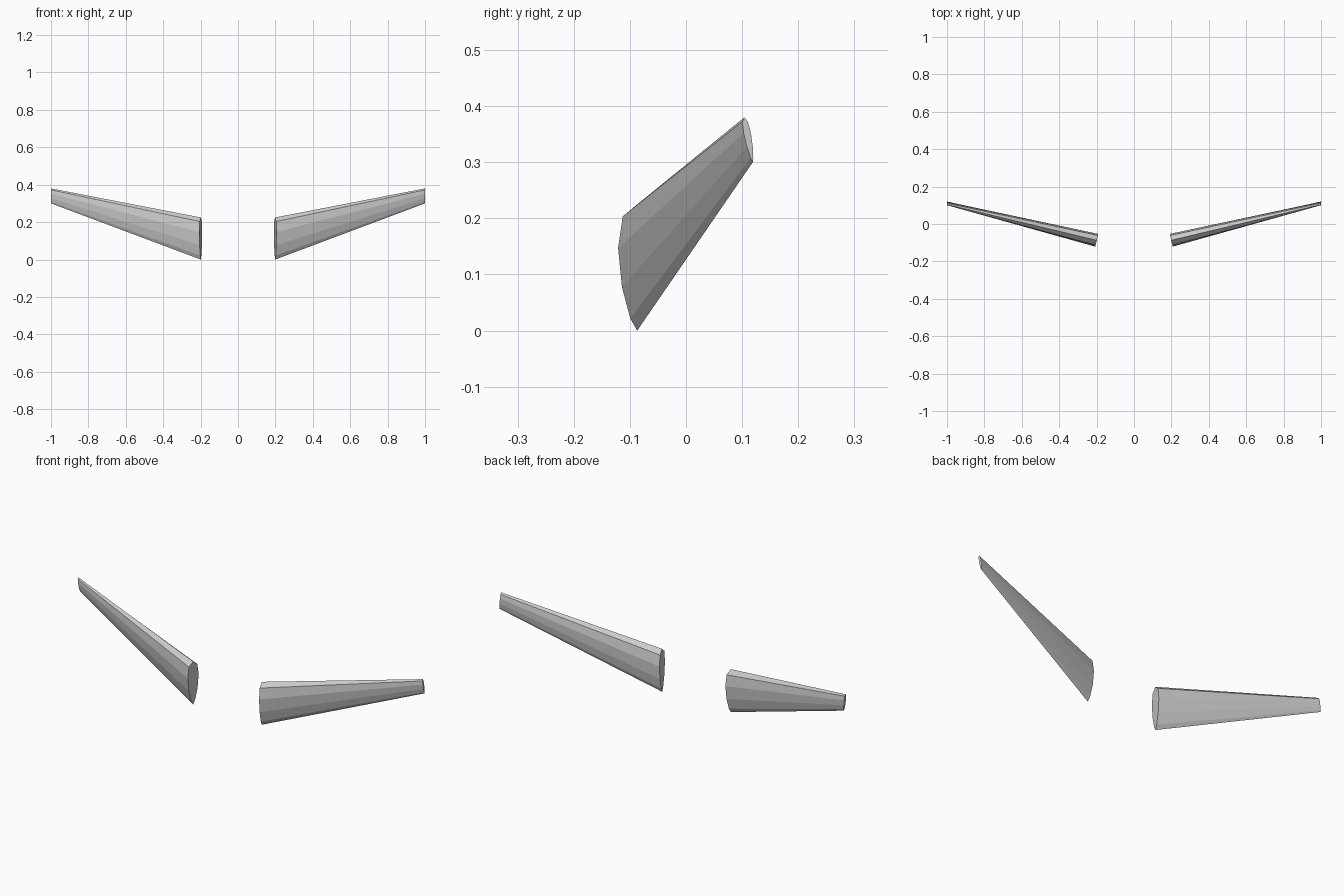
import bpy, bmesh, math

if "Cube" in bpy.data.objects:
    bpy.data.objects.remove(bpy.data.objects["Cube"])

# half thickness along the chord, trailing edge (bottom) to leading edge (top)
HALF = [0.0, 0.36, 0.80, 1.0, 0.76, 0.0]


def section(x, trail, lead, thick, skew):
    """Closed 10-point airfoil; trail and lead are (y, z) chord ends."""
    def point(k, side):
        s = (1 - math.cos(k * math.pi / 5)) / 2
        d = side * thick * HALF[k]
        y = trail[0] + (lead[0] - trail[0]) * s + d
        z = trail[1] + (lead[1] - trail[1]) * s
        return (x - skew * d, y, z)
    return [point(k, -1) for k in range(6)] + [point(k, 1) for k in range(4, 0, -1)]


# tapered, swept and twisted blade lofted from root to tip
bm = bmesh.new()
root = [bm.verts.new(p) for p in section(0.199, (-0.087, 0.0), (-0.087, 0.225), 0.034, 0.23)]
tip = [bm.verts.new(p) for p in section(0.999, (0.119, 0.30), (0.104, 0.38), 0.0065, 0.15)]
n = len(root)
for i in range(n):
    j = (i + 1) % n
    bm.faces.new((root[i], root[j], tip[j], tip[i]))
bm.faces.new(root)
bm.faces.new(tip[::-1])
bmesh.ops.recalc_face_normals(bm, faces=bm.faces)

mesh = bpy.data.meshes.new("fins")
bm.to_mesh(mesh)
bm.free()
fins = bpy.data.objects.new("fins", mesh)
bpy.context.collection.objects.link(fins)

# left and right pair
mirror = fins.modifiers.new("mirror", 'MIRROR')
mirror.use_axis = (True, False, False)
mirror.use_mirror_merge = False
